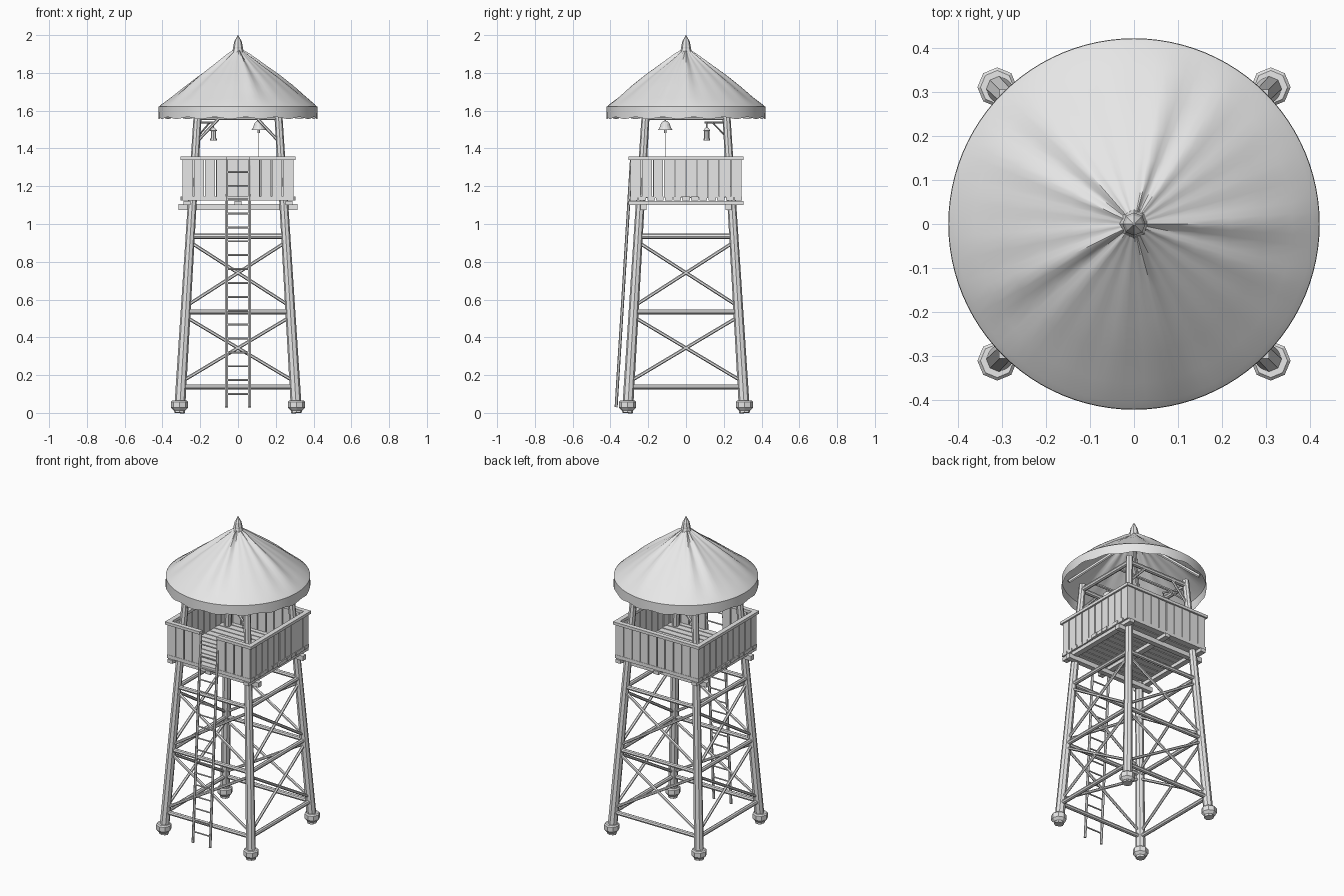
import bpy, bmesh, math, random
from mathutils import Vector

random.seed(4)
old = bpy.data.objects.get("Cube")
if old:
    bpy.data.objects.remove(old, do_unlink=True)

mat = bpy.data.materials.new("pale grey")
mat.use_nodes = True
mat.diffuse_color = (0.8, 0.8, 0.8, 1)
mat.node_tree.nodes["Principled BSDF"].inputs["Base Color"].default_value = (0.8, 0.8, 0.8, 1)


def finish(name, bm, smooth=False):
    mesh = bpy.data.meshes.new(name)
    bmesh.ops.recalc_face_normals(bm, faces=bm.faces)
    bm.to_mesh(mesh)
    bm.free()
    mesh.materials.append(mat)
    obj = bpy.data.objects.new(name, mesh)
    bpy.context.collection.objects.link(obj)
    if smooth:
        bpy.ops.object.select_all(action='DESELECT')
        obj.select_set(True)
        bpy.context.view_layer.objects.active = obj
        bpy.ops.object.shade_smooth_by_angle(angle=math.radians(40))
    return obj


def pole(bm, a, b, r1, r2=None, sides=8):
    """Tapered round bar between two points."""
    a, b = Vector(a), Vector(b)
    made = bmesh.ops.create_cone(bm, cap_ends=True, segments=sides, radius1=r1,
                                 radius2=r1 if r2 is None else r2, depth=(b - a).length)
    turn = (b - a).to_track_quat('Z', 'Y')
    for v in made["verts"]:
        v.co = turn @ v.co + (a + b) / 2


def box(bm, centre, size):
    for v in bmesh.ops.create_cube(bm, size=1)["verts"]:
        v.co = Vector([c + p * s for c, p, s in zip(centre, v.co, size)])


def lathe(bm, profile, x=0, y=0, sides=8):
    for (r1, z1), (r2, z2) in zip(profile, profile[1:]):
        pole(bm, (x, y, z1), (x, y, z2), r1, r2, sides)


def leg_at(z):
    """Distance of a leg from each centre plane at height z."""
    return 0.31 - 0.061 * z


CORNERS = [(1, -1), (1, 1), (-1, 1), (-1, -1)]
SIDES = list(zip(CORNERS, CORNERS[1:] + CORNERS[:1]))


def corner(c, z):
    return (c[0] * leg_at(z), c[1] * leg_at(z), z)


# Legs and their footings
bm = bmesh.new()
for c in CORNERS:
    pole(bm, corner(c, 0), corner(c, 1.6), 0.029, 0.021)
finish("legs", bm)
bm = bmesh.new()
for c in CORNERS:
    x, y, _ = corner(c, 0)
    lathe(bm, [(0.03, 0.012), (0.045, 0.028), (0.045, 0.058), (0.038, 0.065)], x, y)
finish("footings", bm)

# Horizontal rails and crossed braces on all four sides
rails, braces = bmesh.new(), bmesh.new()
for a, b in SIDES:
    for z in (0.138, 0.535, 0.935):
        pole(rails, corner(a, z), corner(b, z), 0.0135)
    for low, high in ((0.165, 0.51), (0.565, 0.905)):
        pole(braces, corner(a, low), corner(b, high), 0.009, sides=6)
        pole(braces, corner(b, low), corner(a, high), 0.009, sides=6)
finish("tower_rails", rails)
finish("cross_braces", braces)

# Platform beams and deck planks
bm = bmesh.new()
for s in (-1, 1):
    box(bm, (0, s * 0.225, 1.09), (0.63, 0.032, 0.03))
for x in (-0.27, 0, 0.27):
    box(bm, (x, 0, 1.112), (0.035, 0.61, 0.022))
finish("deck_beams", bm)
bm = bmesh.new()
count = 13
step = 0.6 / count
for i in range(count):
    box(bm, (0, -0.3 + step * (i + 0.5), 1.135),
        (0.6 + random.uniform(-0.01, 0.01), step - 0.006, 0.022))
finish("deck_planks", bm)

# Plank walls with an opening at the front, and cap rails
walls, caps = bmesh.new(), bmesh.new()
width = 0.059
for i in range(10):
    t = -0.295 + width * (i + 0.5)
    for s in (-1, 1):
        h = 0.2 + random.uniform(-0.004, 0.004)
        w = width - random.uniform(0.003, 0.008)
        box(walls, (s * 0.289, t, 1.24), (0.012, w, h))
        if s > 0 or abs(t) > 0.06:
            box(walls, (t, s * 0.289, 1.24), (w, 0.012, h))
for s in (-1, 1):
    box(caps, (s * 0.29, 0, 1.349), (0.03, 0.61, 0.018))
    box(caps, (s * 0.183, -0.29, 1.349), (0.245, 0.03, 0.018))
    for y in (-0.275, 0.275):
        box(caps, (s * 0.275, y, 1.24), (0.02, 0.02, 0.2))
box(caps, (0, 0.29, 1.349), (0.61, 0.03, 0.018))
finish("wall_planks", walls)
finish("cap_rails", caps)

# Leaning ladder
bm = bmesh.new()


def ladder_y(z):
    return -0.372 + 0.062 * z


for s in (-1, 1):
    pole(bm, (s * 0.061, ladder_y(0.03), 0.03), (s * 0.061, ladder_y(1.34), 1.34), 0.008, sides=6)
for i in range(17):
    z = 0.1 + i * 0.0735
    pole(bm, (-0.061, ladder_y(z), z), (0.061, ladder_y(z), z), 0.005, sides=6)
finish("ladder", bm)

# Roof frame, knee braces and rafters
bm = bmesh.new()
for a, b in SIDES:
    pole(bm, corner(a, 1.565), corner(b, 1.565), 0.015)
for c in CORNERS:
    x, y, z = corner(c, 1.43)
    pole(bm, (x, y, z), (c[0] * 0.105, y, 1.555), 0.008, sides=6)
    pole(bm, (c[0] * 0.27, c[1] * 0.27, 1.625), (0, 0, 1.89), 0.011, sides=6)
for s in (-1, 1):
    pole(bm, (-0.215, s * 0.11, 1.567), (0.215, s * 0.11, 1.567), 0.009, sides=6)
finish("roof_frame", bm)

# Hanging lantern on a small bracket
bm = bmesh.new()
lx, ly = -0.13, 0.11
pole(bm, (lx, ly - 0.01, 1.537), (-0.215, 0.215, 1.537), 0.006, sides=6)
pole(bm, (lx - 0.02, ly + 0.03, 1.537), (-0.215, 0.215, 1.46), 0.005, sides=6)
pole(bm, (lx, ly, 1.5), (lx, ly, 1.54), 0.003, sides=6)
lathe(bm, [(0.018, 1.443), (0.018, 1.452), (0.014, 1.453), (0.014, 1.493),
           (0.02, 1.494), (0.006, 1.51)], lx, ly)
finish("lantern", bm)

# Bell with its pull cord
bm = bmesh.new()
bx, by = 0.11, -0.11
lathe(bm, [(0.038, 1.498), (0.03, 1.51), (0.023, 1.532), (0.01, 1.545)], bx, by, 16)
pole(bm, (bx, by, 1.54), (bx, by, 1.567), 0.004, sides=6)
pole(bm, (bx, by, 1.355), (bx, by, 1.5), 0.002, sides=6)
pole(bm, (bx, by, 1.482), (bx, by, 1.5), 0.007, sides=6)
finish("bell", bm)

# Draped cloth roof with folds gathering at the peak
SEG = 96
folds = [(n, random.uniform(0, math.tau), random.uniform(0.5, 1)) for n in (5, 9, 14, 19)]
profile = [(0.028, 1.915), (0.06, 1.89), (0.1, 1.862), (0.15, 1.826), (0.22, 1.777),
           (0.295, 1.72), (0.36, 1.668), (0.405, 1.634), (0.42, 1.62)]
bm = bmesh.new()
rings = []
for r, z in profile:
    ring = []
    for i in range(SEG):
        a = math.tau * i / SEG
        wave = sum(k * math.sin(n * a + p) for n, p, k in folds)
        depth = 0.0045 * min(1, r / 0.06) * min(1, (0.42 - r) / 0.15)
        ring.append(bm.verts.new((r * math.cos(a), r * math.sin(a), z + wave * depth)))
    rings.append(ring)
for upper, lower in zip(rings, rings[1:]):
    for i in range(SEG):
        j = (i + 1) % SEG
        bm.faces.new((upper[i], lower[i], lower[j], upper[j]))
finish("cloth_roof", bm, True)

# Hanging valance with a gently scalloped hem
bm = bmesh.new()
top, hem = [], []
for i in range(SEG):
    a = math.tau * i / SEG
    x, y = math.cos(a), math.sin(a)
    top.append(bm.verts.new((0.42 * x, 0.42 * y, 1.622)))
    hem.append(bm.verts.new((0.421 * x, 0.421 * y, 1.561 + 0.005 * math.sin(16 * a))))
for i in range(SEG):
    j = (i + 1) % SEG
    bm.faces.new((top[i], hem[i], hem[j], top[j]))
finish("roof_valance", bm, True)

# Finial on the peak
bm = bmesh.new()
lathe(bm, [(0.035, 1.903), (0.026, 1.93), (0.026, 1.937), (0.02, 1.965), (0.002, 2.0)])
finish("finial", bm)
